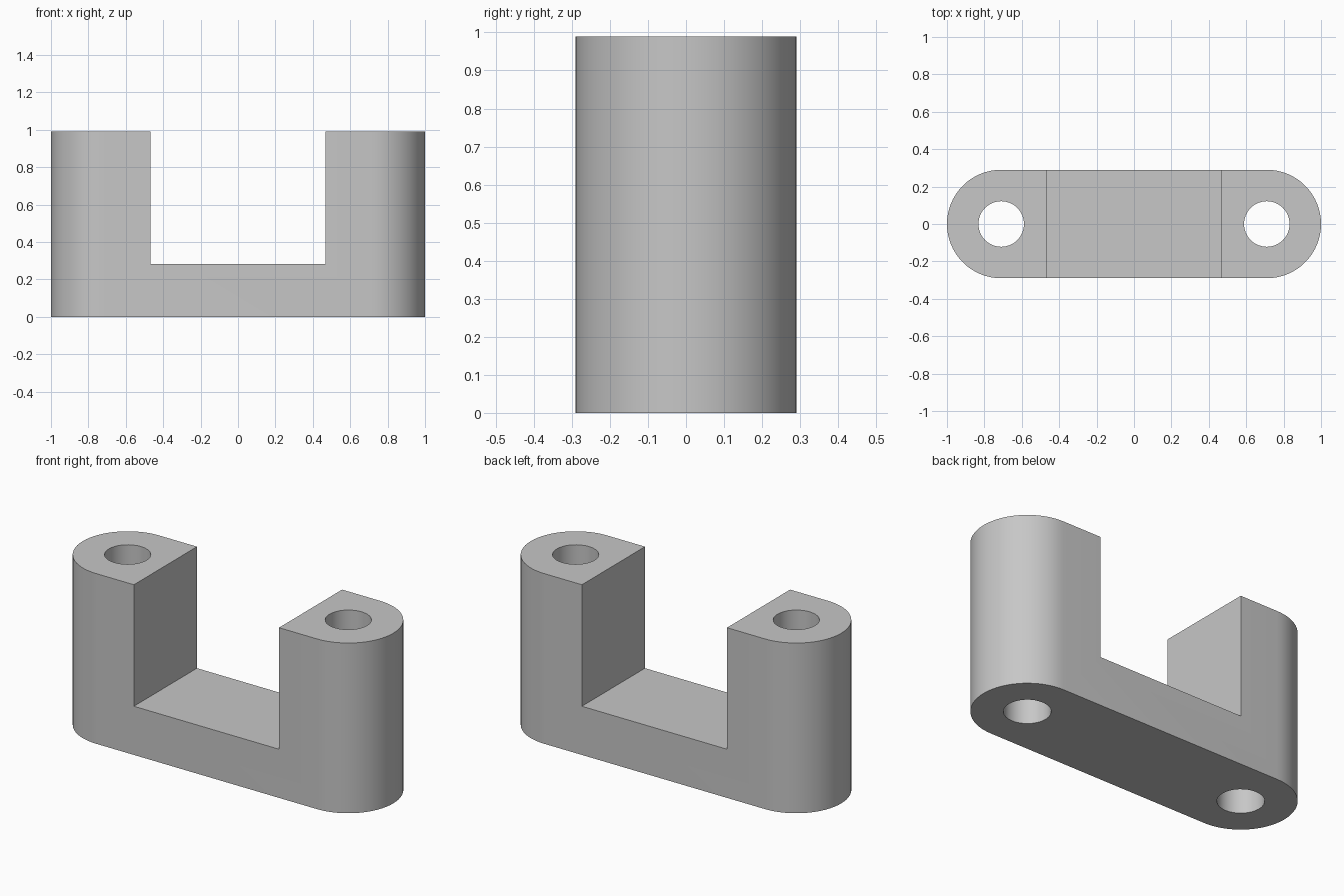
import bpy, bmesh
from math import cos, sin, pi, radians

cube = bpy.data.objects.get("Cube")
if cube:
    bpy.data.objects.remove(cube, do_unlink=True)

RADIUS, CENTRE, HEIGHT = 0.29, 0.71, 0.99
HOLE, SLOT, FLOOR = 0.122, 0.467, 0.283
STEPS = 32

grey = bpy.data.materials.new("plain grey")
grey.use_nodes = True
colour = (0.57, 0.57, 0.57, 1)
grey.diffuse_color = colour
grey.node_tree.nodes["Principled BSDF"].inputs["Base Color"].default_value = colour


def prism(name, outline, bottom, top):
    """Extrude a flat outline upwards into a solid."""
    bm = bmesh.new()
    face = bm.faces.new([bm.verts.new((x, y, bottom)) for x, y in outline])
    up = bmesh.ops.extrude_face_region(bm, geom=[face])["geom"]
    for v in up:
        if isinstance(v, bmesh.types.BMVert):
            v.co.z = top
    bmesh.ops.recalc_face_normals(bm, faces=bm.faces)
    mesh = bpy.data.meshes.new(name)
    bm.to_mesh(mesh)
    bm.free()
    mesh.materials.append(grey)
    obj = bpy.data.objects.new(name, mesh)
    bpy.context.collection.objects.link(obj)
    return obj


def arc(cx, radius, start, sweep, count):
    return [(cx + radius * cos(start + sweep * i / STEPS),
             radius * sin(start + sweep * i / STEPS)) for i in range(count)]


# Round-ended block
outline = arc(CENTRE, RADIUS, -pi / 2, pi, STEPS + 1) + arc(-CENTRE, RADIUS, pi / 2, pi, STEPS + 1)
bracket = prism("bracket", outline, 0, HEIGHT)

# Central slot and the two bolt holes
cutters = [prism("slot_cutter", [(-SLOT, -1), (SLOT, -1), (SLOT, 1), (-SLOT, 1)], FLOOR, 2)]
for side, x in (("left", CENTRE), ("right", -CENTRE)):
    cutters.append(prism(side + "_hole_cutter", arc(x, HOLE, 0, 2 * pi, STEPS), -1, 2))

bpy.ops.object.select_all(action="DESELECT")
bracket.select_set(True)
bpy.context.view_layer.objects.active = bracket
for cutter in cutters:
    cutter.hide_render = True
    cut = bracket.modifiers.new(cutter.name, "BOOLEAN")
    cut.operation = "DIFFERENCE"
    cut.solver = "EXACT"
    cut.object = cutter
    bpy.ops.object.modifier_apply(modifier=cut.name)
    bpy.data.objects.remove(cutter, do_unlink=True)

bpy.ops.object.shade_smooth_by_angle(angle=radians(30))
